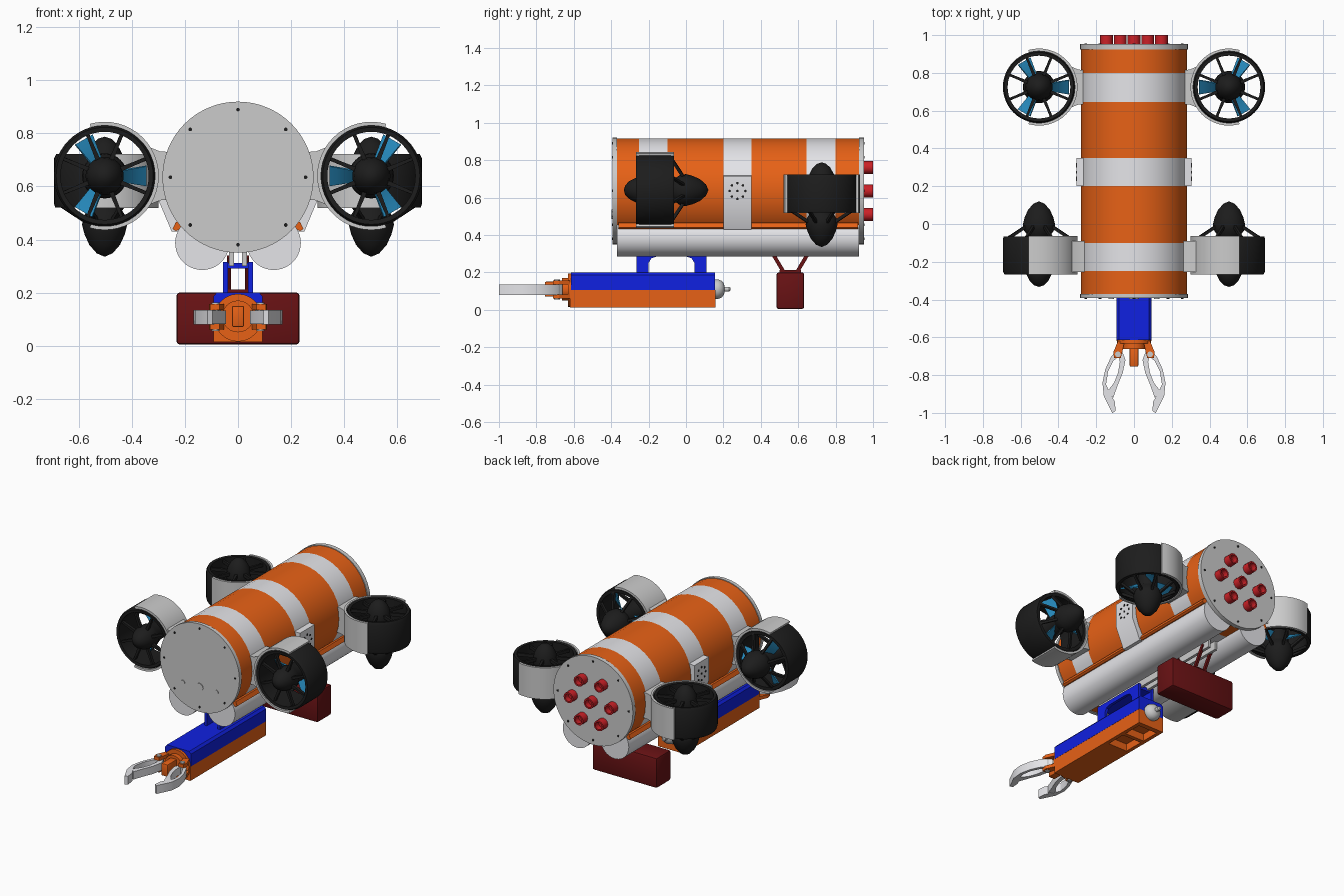
import bpy, bmesh
from math import pi, sin, cos, radians
from mathutils import Matrix, Vector

if "Cube" in bpy.data.objects:
    bpy.data.objects.remove(bpy.data.objects["Cube"])


def material(name, r, g, b):
    m = bpy.data.materials.new(name)
    m.diffuse_color = (r, g, b, 1)
    m.use_nodes = True
    m.node_tree.nodes["Principled BSDF"].inputs["Base Color"].default_value = m.diffuse_color
    return m


ORANGE = material("orange", 0.80, 0.12, 0.008)
WHITE = material("white", 0.78, 0.78, 0.81)
GREY = material("grey", 0.52, 0.53, 0.52)
BLACK = material("black", 0.012, 0.012, 0.012)
AQUA = material("aqua", 0.02, 0.26, 0.52)
BLUE = material("blue", 0.005, 0.015, 0.75)
MAROON = material("maroon", 0.14, 0.006, 0.007)
RED = material("red", 0.60, 0.015, 0.02)
I4 = Matrix.Identity(4)


def finish(name, bm, mat, mtx=I4):
    bm.transform(mtx)
    bmesh.ops.recalc_face_normals(bm, faces=bm.faces)
    for f in bm.faces:
        f.smooth = True
    for e in bm.edges:
        e.smooth = len(e.link_faces) == 2 and e.calc_face_angle(0) < radians(32)
    me = bpy.data.meshes.new(name)
    bm.to_mesh(me)
    bm.free()
    me.materials.append(mat)
    ob = bpy.data.objects.new(name, me)
    bpy.context.collection.objects.link(ob)
    return ob


def box(name, lo, hi, mat, mtx=I4, bevel=0):
    bm = bmesh.new()
    bmesh.ops.create_cube(bm, size=1)
    for v in bm.verts:
        v.co = [l + (c + 0.5) * (h - l) for c, l, h in zip(v.co, lo, hi)]
    if bevel:
        bmesh.ops.bevel(bm, geom=bm.edges[:], offset=bevel, segments=2, profile=0.5, affect='EDGES')
    return finish(name, bm, mat, mtx)


def lathe(name, prof, mat, mtx=I4, segs=32, closed=False):
    """Spin (radius, height) points about z."""
    bm = bmesh.new()
    vs = [bm.verts.new((r, 0, z)) for r, z in prof]
    n = len(vs)
    es = [bm.edges.new((vs[i], vs[(i + 1) % n])) for i in range(n if closed else n - 1)]
    bmesh.ops.spin(bm, geom=vs + es, cent=(0, 0, 0), axis=(0, 0, 1), angle=2 * pi, steps=segs)
    bmesh.ops.remove_doubles(bm, verts=bm.verts, dist=1e-5)
    return finish(name, bm, mat, mtx)


def prism(name, pts, lo, hi, mat, plane="xy", mtx=I4):
    put = {"xy": lambda a, b, t: (a, b, t), "xz": lambda a, b, t: (a, t, b),
           "yz": lambda a, b, t: (t, a, b)}[plane]
    bm = bmesh.new()
    A, B = ([bm.verts.new(put(a, b, t)) for a, b in pts] for t in (lo, hi))
    n = len(pts)
    bm.faces.new(A)
    bm.faces.new(B[::-1])
    for i in range(n):
        bm.faces.new((A[i], B[i], B[(i + 1) % n], A[(i + 1) % n]))
    return finish(name, bm, mat, mtx)


def along_y(x, z):
    """Turns a lathe so its height runs along +y."""
    return Matrix.Translation((x, 0, z)) @ Matrix.Rotation(-pi / 2, 4, 'X')


def disc(name, x, z, r, y0, y1, mat, segs=16):
    return lathe(name, [(0, y0), (r, y0), (r, y1), (0, y1)], mat, along_y(x, z), segs)


def bar(name, p, q, w0, w1, h, mat, mtx=I4, roll=(0, 0)):
    """Tapered, twisted bar from p to q."""
    p, q = Vector(p), Vector(q)
    d = (q - p).normalized()
    side = d.cross(Vector((0, 0, 1)) if abs(d.z) < 0.95 else Vector((1, 0, 0))).normalized()
    bm, rings = bmesh.new(), []
    for i in range(5):
        t = i / 4
        R = Matrix.Rotation(roll[0] + (roll[1] - roll[0]) * t, 3, d)
        a, b = R @ side * (w0 + (w1 - w0) * t) / 2, R @ side.cross(d) * h / 2
        c = p.lerp(q, t)
        rings.append([bm.verts.new(c + u) for u in (a + b, b - a, -a - b, a - b)])
    for r, s in zip(rings, rings[1:]):
        for k in range(4):
            bm.faces.new((r[k], r[(k + 1) % 4], s[(k + 1) % 4], s[k]))
    bm.faces.new(rings[0])
    bm.faces.new(rings[-1])
    return finish(name, bm, mat, mtx)


# Hull: striped tube with two end plates
CZ = 0.635
cuts = [-0.37, -0.25, -0.10, 0.20, 0.35, 0.645, 0.80, 0.925]
for i, (a, b) in enumerate(zip(cuts, cuts[1:])):
    lathe("hull_section", [(0.281, a), (0.281, b)], (ORANGE, WHITE)[i % 2], along_y(0, CZ), 32)
disc("front_plate", 0, CZ, 0.285, -0.393, -0.37, GREY, 64)
disc("back_plate", 0, CZ, 0.285, 0.925, 0.952, GREY, 64)
for k in range(8):
    c, s = 0.255 * cos(k * pi / 4), 0.255 * sin(k * pi / 4)
    disc("front_bolt", c, CZ + s, 0.007, -0.396, -0.39, BLACK, 10)
    disc("back_bolt", c, CZ + s, 0.007, 0.95, 0.955, BLACK, 10)
for x, r in ((-0.12, 0.014), (0, 0.026), (0.12, 0.014)):
    disc("front_port", x, 0.51, r, -0.397, -0.39, GREY, 20)

# Red sockets on the back plate
for k in range(7):
    d = 0.145 if k else 0
    lathe("rear_socket", [(0, 0.945), (0.034, 0.945), (0.034, 1), (0.024, 1), (0.024, 0.965), (0, 0.965)],
          RED, along_y(d * cos(k * pi / 3), CZ + d * sin(k * pi / 3)), 12)

for s in (-1, 1):
    # Ballast tubes and edge strips
    disc("ballast_tube", s * 0.135, 0.387, 0.102, -0.37, 0.925, WHITE, 40)
    prism("edge_strip", [(s * 0.20, 0.47), (s * 0.235, 0.465), (s * 0.247, 0.44), (s * 0.235, 0.432), (s * 0.19, 0.45)],
          -0.36, 0.92, ORANGE, "xz")
    # Side sensor housing with ring of holes
    prism("side_housing", [(s * 0.2, 0.72), (s * 0.305, 0.715), (s * 0.305, 0.56), (s * 0.25, 0.43), (s * 0.19, 0.43)],
          0.2, 0.35, WHITE, "xz")
    for k in range(9):
        d = 0.042 if k else 0
        m = Matrix.Translation((s * 0.305, 0.275 + d * cos(k * pi / 4), CZ + d * sin(k * pi / 4))) \
            @ Matrix.Rotation(pi / 2, 4, 'Y')
        lathe("housing_hole", [(0, -0.002), (0.007, -0.002), (0.007, 0.002), (0, 0.002)], BLACK, m, 10)
    # Keel rails
    box("keel_rail", (s * 0.025 - 0.009, -0.28, 0.30), (s * 0.025 + 0.009, 0.72, 0.37), GREY)


# Thruster: local +z is the intake, local +x points to the hull
def thruster(m):
    lathe("thruster_duct", [(0.166, -0.1), (0.186, -0.1), (0.191, -0.085), (0.191, 0.085), (0.183, 0.102), (0.166, 0.1)],
          BLACK, m, 48, True)
    lathe("thruster_hub", [(0, 0.168), (0.025, 0.160), (0.048, 0.138), (0.065, 0.105), (0.072, 0.065), (0.07, 0.03),
                           (0.058, 0.0), (0.058, -0.1), (0.082, -0.135), (0.085, -0.165), (0.076, -0.2),
                           (0.058, -0.24), (0.03, -0.272), (0, -0.285)], BLACK, m, 32)
    for k in range(8):
        a = (k + 0.5) * pi / 4
        c, s = cos(a), sin(a)
        bar("intake_spoke", (0.06 * c, 0.06 * s, 0.08), (0.172 * c, 0.172 * s, 0.08), 0.018, 0.011, 0.02, BLACK, m)
        bar("outlet_spoke", (0.078 * c, 0.078 * s, -0.15), (0.176 * c, 0.176 * s, -0.09), 0.014, 0.014, 0.016, BLACK, m)
    for k in range(3):
        a = k * 2 * pi / 3
        c, s = cos(a), sin(a)
        bar("propeller_blade", (0.05 * c, 0.05 * s, -0.07), (0.158 * c, 0.158 * s, -0.07), 0.06, 0.085, 0.007, AQUA, m,
            (radians(50), radians(28)))
    arc = [radians(-106 + 212 * i / 28) for i in range(29)]
    prism("thruster_strap", [(0.204 * cos(a), 0.204 * sin(a)) for a in arc]
          + [(0.19 * cos(a), 0.19 * sin(a)) for a in reversed(arc)], -0.102, 0.102, GREY, "xy", m)
    prism("thruster_mount", [(0.165, 0.11), (0.21, 0.092), (0.25, 0.09), (0.25, -0.09), (0.21, -0.092), (0.165, -0.11),
                             (0.195, -0.05), (0.2, 0), (0.195, 0.05)], -0.076, 0.09, GREY, "xy", m)


for s in (-1, 1):
    flip = Matrix.Scale(-s, 4, (1, 0, 0))
    thruster(Matrix.Translation((s * 0.503, -0.165, 0.64)) @ flip @ Matrix.Rotation(pi / 2, 4, 'X'))
    thruster(Matrix.Translation((s * 0.503, 0.725, 0.62)) @ flip)

# Arm body: blue cover over an orange tray with pockets below
prism("arm_cover", [(-0.093, 0.105), (-0.093, 0.185), (-0.08, 0.2), (0.08, 0.2), (0.093, 0.185), (0.093, 0.105)],
      -0.615, 0.155, BLUE, "xz")
box("arm_tray_top", (-0.092, -0.62, 0.06), (0.092, 0.157, 0.106), ORANGE)
box("arm_tray_front", (-0.092, -0.62, 0.013), (0.092, -0.15, 0.06), ORANGE)
for y0, y1 in ((-0.02, 0.005), (0.125, 0.157)):
    box("arm_tray_rib", (-0.092, y0, 0.013), (0.092, y1, 0.06), ORANGE)
for s in (-1, 1):
    box("arm_tray_wall", (s * 0.08 - 0.012, -0.15, 0.013), (s * 0.08 + 0.012, 0.157, 0.06), ORANGE)
    # Arched hanger plates
    prism("arm_hanger", [(-0.265, 0.195), (-0.265, 0.315), (0.11, 0.315), (0.11, 0.195), (0.045, 0.195), (0.045, 0.25),
                         (0.03, 0.275), (0.0, 0.285), (-0.155, 0.285), (-0.185, 0.275), (-0.2, 0.25), (-0.2, 0.195)],
          s * 0.038, s * 0.056, BLUE, "yz")
box("hanger_bridge", (-0.05, -0.25, 0.29), (0.05, 0.10, 0.312), BLUE)
lathe("arm_rear_knob", [(0, 0.15), (0.05, 0.15), (0.053, 0.17), (0.045, 0.19), (0.03, 0.203), (0.013, 0.207),
                        (0.013, 0.23), (0.008, 0.237), (0, 0.237)], GREY, along_y(0, 0.11), 24)

# Gripper
disc("wrist", 0, 0.105, 0.09, -0.632, -0.615, ORANGE, 24)
disc("wrist_boss", 0, 0.11, 0.06, -0.662, -0.63, ORANGE, 24)
box("gripper_centre", (-0.023, -0.755, 0.07), (0.023, -0.65, 0.15), ORANGE, bevel=0.006)
for s in (-1, 1):
    for z in (0.06, 0.134):
        prism("claw_bracket", [(s * a, b) for a, b in ((0.05, -0.62), (0.085, -0.62), (0.11, -0.68), (0.105, -0.71),
                                                      (0.07, -0.71), (0.06, -0.67))], z, z + 0.022, ORANGE)
    lathe("claw_pin", [(0, 0.055), (0.015, 0.055), (0.015, 0.162), (0, 0.162)], GREY,
          Matrix.Translation((s * 0.085, -0.69, 0)), 16)
    prism("claw_outer", [(s * a, b) for a, b in (
        (0.07, -0.66), (0.12, -0.70), (0.152, -0.77), (0.167, -0.84), (0.16, -0.91), (0.115, -1.0), (0.097, -0.99),
        (0.102, -0.94), (0.13, -0.89), (0.148, -0.85), (0.137, -0.78), (0.11, -0.725), (0.065, -0.69))], 0.08, 0.134, WHITE)
    prism("claw_inner", [(s * a, b) for a, b in (
        (0.06, -0.68), (0.045, -0.72), (0.06, -0.79), (0.085, -0.85), (0.11, -0.92), (0.14, -0.885), (0.105, -0.84),
        (0.085, -0.79), (0.075, -0.73), (0.085, -0.69))], 0.082, 0.132, WHITE)

# Ballast weight hung from V struts
box("weight_box", (-0.232, 0.484, 0.004), (0.232, 0.632, 0.2), MAROON, bevel=0.012)
box("weight_cap", (-0.045, 0.50, 0.195), (0.045, 0.615, 0.212), MAROON)
for s in (-1, 1):
    for d in (-1, 1):
        bar("weight_strut", (s * 0.034, 0.558 + d * 0.035, 0.2), (s * 0.034, 0.558 + d * 0.115, 0.335),
            0.014, 0.014, 0.02, MAROON)
